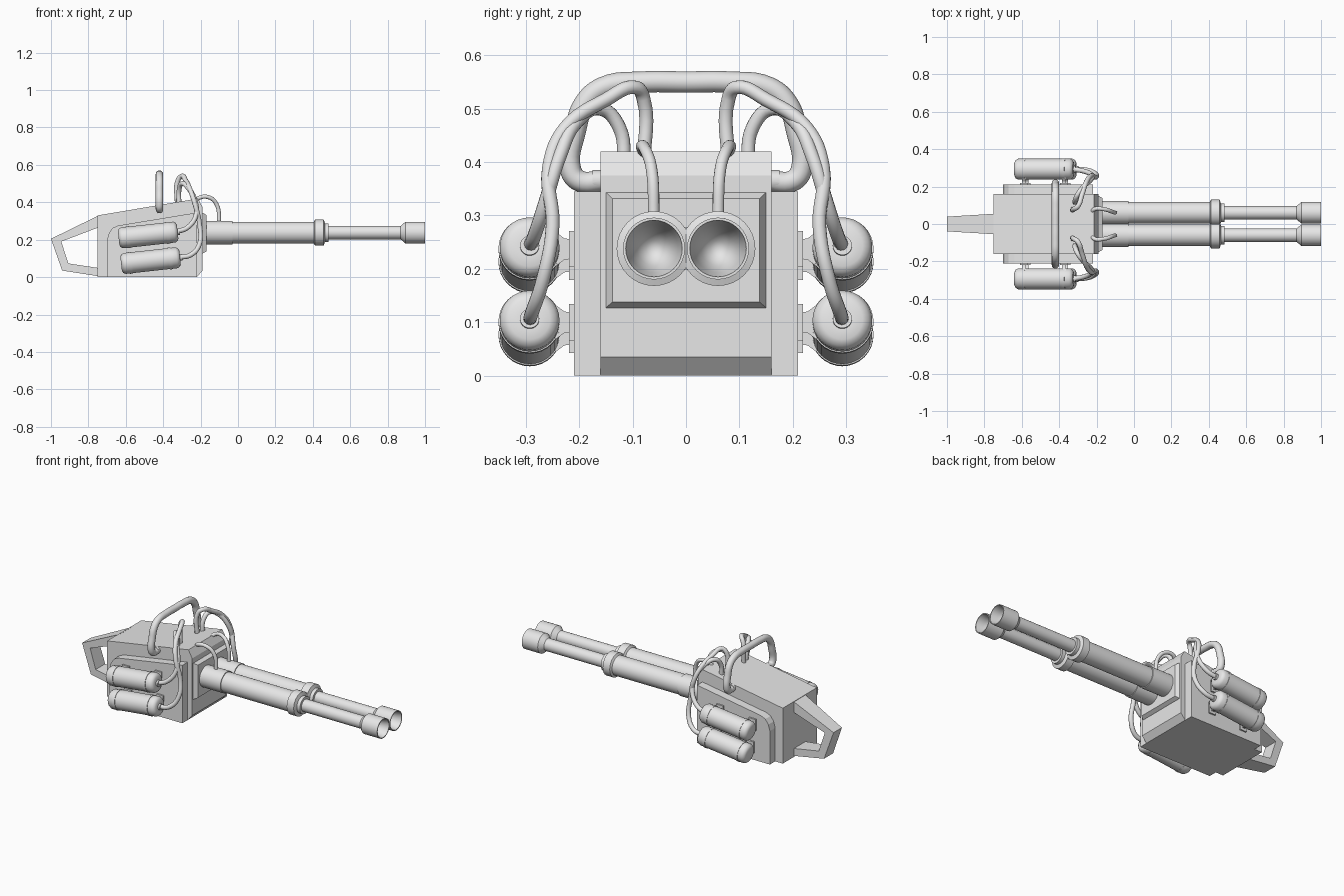
import bpy, bmesh, math
from mathutils import Vector

cube = bpy.data.objects.get("Cube")
if cube:
    bpy.data.objects.remove(cube, do_unlink=True)

grey = bpy.data.materials.new("light_grey")
grey.use_nodes = True
COLOUR = (0.8, 0.8, 0.8, 1)
grey.diffuse_color = COLOUR
grey.node_tree.nodes["Principled BSDF"].inputs["Base Color"].default_value = COLOUR


def finish(name, bm, smooth=False):
    bmesh.ops.recalc_face_normals(bm, faces=bm.faces)
    mesh = bpy.data.meshes.new(name)
    bm.to_mesh(mesh)
    bm.free()
    mesh.materials.append(grey)
    obj = bpy.data.objects.new(name, mesh)
    bpy.context.collection.objects.link(obj)
    if smooth:
        bpy.ops.object.select_all(action="DESELECT")
        obj.select_set(True)
        bpy.context.view_layer.objects.active = obj
        bpy.ops.object.shade_smooth_by_angle(angle=math.radians(35))
    return obj


def loft(name, loops):
    """Closed solid through matching polygon loops."""
    bm = bmesh.new()
    rings = [[bm.verts.new(p) for p in loop] for loop in loops]
    for a, b in zip(rings, rings[1:]):
        for i in range(len(a)):
            j = (i + 1) % len(a)
            bm.faces.new((a[i], a[j], b[j], b[i]))
    bm.faces.new(rings[0])
    bm.faces.new(rings[-1])
    return finish(name, bm)


def side_prism(name, profile, y0, y1):
    """Extrude an (x, z) profile across y."""
    return loft(name, [[(x, y, z) for x, z in profile] for y in (y0, y1)])


def box(name, x, y, z):
    return side_prism(name, [(x[0], z[0]), (x[1], z[0]), (x[1], z[1]), (x[0], z[1])], *y)


def lathe(name, profile, origin, direction=(1, 0, 0), sides=32):
    """Spin (distance, radius) pairs about a direction from the origin."""
    bm = bmesh.new()
    turn = Vector((0, 0, 1)).rotation_difference(Vector(direction))
    origin = Vector(origin)
    rings = []
    for d, r in profile:
        count = sides if r else 1
        rings.append([bm.verts.new(origin + turn @ Vector(
            (r * math.cos(math.tau * k / sides), r * math.sin(math.tau * k / sides), d)))
            for k in range(count)])
    for a, b in zip(rings, rings[1:]):
        for k in range(sides):
            n = (k + 1) % sides
            if len(a) == 1:
                bm.faces.new((a[0], b[k], b[n]))
            elif len(b) == 1:
                bm.faces.new((a[k], a[n], b[0]))
            else:
                bm.faces.new((a[k], a[n], b[n], b[k]))
    return finish(name, bm, True)


def tube(name, points, radius):
    """Round hose along a smooth path."""
    curve = bpy.data.curves.new(name, "CURVE")
    curve.dimensions = "3D"
    curve.bevel_depth = radius
    curve.bevel_resolution = 4
    curve.use_fill_caps = True
    curve.resolution_u = 6
    spline = curve.splines.new("BEZIER")
    spline.bezier_points.add(len(points) - 1)
    for bp, p in zip(spline.bezier_points, points):
        bp.co = p
        bp.handle_left_type = bp.handle_right_type = "AUTO"
    temp = bpy.data.objects.new(name + "_path", curve)
    bpy.context.collection.objects.link(temp)
    graph = bpy.context.evaluated_depsgraph_get()
    mesh = bpy.data.meshes.new_from_object(temp.evaluated_get(graph))
    bm = bmesh.new()
    bm.from_mesh(mesh)
    bpy.data.objects.remove(temp, do_unlink=True)
    bpy.data.meshes.remove(mesh)
    return finish(name, bm, True)


# Main housing with chamfered front edges
side_prism("housing", [(-0.75, 0), (-0.22, 0), (-0.19, 0.035), (-0.19, 0.375),
                       (-0.215, 0.42), (-0.75, 0.33)], -0.16, 0.16)

# Raised front panel
loft("front_panel", [[(x, sy * hy, 0.235 + sz * hz) for sy, sz in ((-1, -1), (1, -1), (1, 1), (-1, 1))]
                     for x, hy, hz in ((-0.2, 0.15, 0.108), (-0.188, 0.15, 0.108), (-0.168, 0.138, 0.097))])

# Rear grip: open trapezoid loop, tapering backwards
outer = [(-0.74, 0.332), (-1.0, 0.205), (-0.94, 0.035), (-0.74, 0.004)]
inner = [(-0.74, 0.268), (-0.945, 0.19), (-0.907, 0.073), (-0.74, 0.048)]
loft("rear_grip", [[(x, s * (0.055 - 0.06 * (-0.74 - x)), z) for (x, z), s in
                    ((o, -1), (o, 1), (i, 1), (i, -1))] for o, i in zip(outer, inner)])

# Twin barrels
BARREL = [(-0.18, 0), (-0.18, 0.063), (-0.03, 0.063), (-0.03, 0.058), (0.405, 0.058),
          (0.412, 0.07), (0.458, 0.07), (0.465, 0.05), (0.485, 0.05), (0.485, 0.036),
          (0.87, 0.036), (0.895, 0.058), (1.0, 0.058), (1.0, 0.053), (0.96, 0.045),
          (0.91, 0.032), (0.89, 0.015), (0.885, 0)]
for side, s in (("front", -1), ("back", 1)):
    lathe(side + "_barrel", BARREL, (0, s * 0.06, 0.238))
box("barrel_bridge", (0.415, 0.455), (-0.03, 0.03), (0.198, 0.278))

# Tank silhouette with rounded ends, two raised bands and a hose socket
TANK = [(0, 0), (0, 0.038), (0.006, 0.049), (0.018, 0.056)]
for band in (0.05, 0.265):
    TANK += [(band - 0.008, 0.056), (band - 0.008, 0.0585), (band + 0.008, 0.0585), (band + 0.008, 0.056)]
TANK += [(0.299, 0.056), (0.311, 0.049), (0.317, 0.038), (0.317, 0.018),
         (0.328, 0.018), (0.328, 0)]
TILT = Vector((1, 0, 0.11)).normalized()

for side, s in (("front", -1), ("back", 1)):
    # Side plate with a cut upper rear corner
    side_prism(side + "_side_plate", [(-0.7, 0), (-0.22, 0), (-0.22, 0.345), (-0.64, 0.276),
                                      (-0.67, 0.263), (-0.69, 0.235), (-0.7, 0.2)], s * 0.15, s * 0.21)

    # Tanks and their wall brackets
    for level, x0, z0 in (("upper", -0.638, 0.208), ("lower", -0.625, 0.071)):
        start = Vector((x0, s * 0.293, z0))
        lathe(f"{side}_{level}_tank", TANK, start, TILT)
        for end, d in (("rear", 0.05), ("fore", 0.265)):
            c = start + TILT * d
            name = f"{side}_{level}_{end}"
            box(name + "_mount", (c.x - 0.022, c.x + 0.022), (s * 0.205, s * 0.219),
                (c.z - 0.034, c.z + 0.034))
            loft(name + "_strap", [[(c.x + dx, s * y, c.z + dz) for dx, dz in
                                    ((-0.01, -h), (0.01, -h), (0.01, h), (-0.01, h))]
                                   for y, h in ((0.212, 0.018), (0.228, 0.02), (0.252, 0.038))])

    # Hoses from the tanks to the top of the housing
    tube(side + "_upper_hose", [(x, s * y, z) for x, y, z in (
        (-0.33, 0.293, 0.242), (-0.27, 0.283, 0.265), (-0.225, 0.262, 0.33), (-0.23, 0.237, 0.41),
        (-0.265, 0.205, 0.475), (-0.3, 0.16, 0.5), (-0.315, 0.125, 0.465), (-0.315, 0.115, 0.39))], 0.013)
    tube(side + "_lower_hose", [(x, s * y, z) for x, y, z in (
        (-0.32, 0.293, 0.105), (-0.25, 0.288, 0.12), (-0.205, 0.268, 0.18), (-0.205, 0.25, 0.28),
        (-0.23, 0.257, 0.39), (-0.255, 0.225, 0.465), (-0.28, 0.15, 0.517), (-0.3, 0.095, 0.54),
        (-0.32, 0.08, 0.52), (-0.325, 0.08, 0.39))], 0.013)

    # Thin hose from housing to barrel
    tube(side + "_barrel_hose", [(x, s * y, z) for x, y, z in (
        (-0.23, 0.055, 0.395), (-0.21, 0.08, 0.422), (-0.16, 0.079, 0.428),
        (-0.115, 0.065, 0.39), (-0.1, 0.06, 0.28))], 0.011)

    # Carry handle foot
    lathe(side + "_handle_foot", [(0, 0), (0, 0.02), (0.025, 0.02), (0.025, 0)],
          (-0.42, s * 0.15, 0.365), (0, s, 0))

# Arched carry handle
half = [(0.155, 0.365), (0.2, 0.365), (0.216, 0.385), (0.207, 0.46), (0.19, 0.51),
        (0.155, 0.54), (0.08, 0.55)]
path = [(-y, z) for y, z in half] + [(0, 0.55)] + half[::-1]
tube("carry_handle", [(-0.42, y, z) for y, z in path], 0.02)
